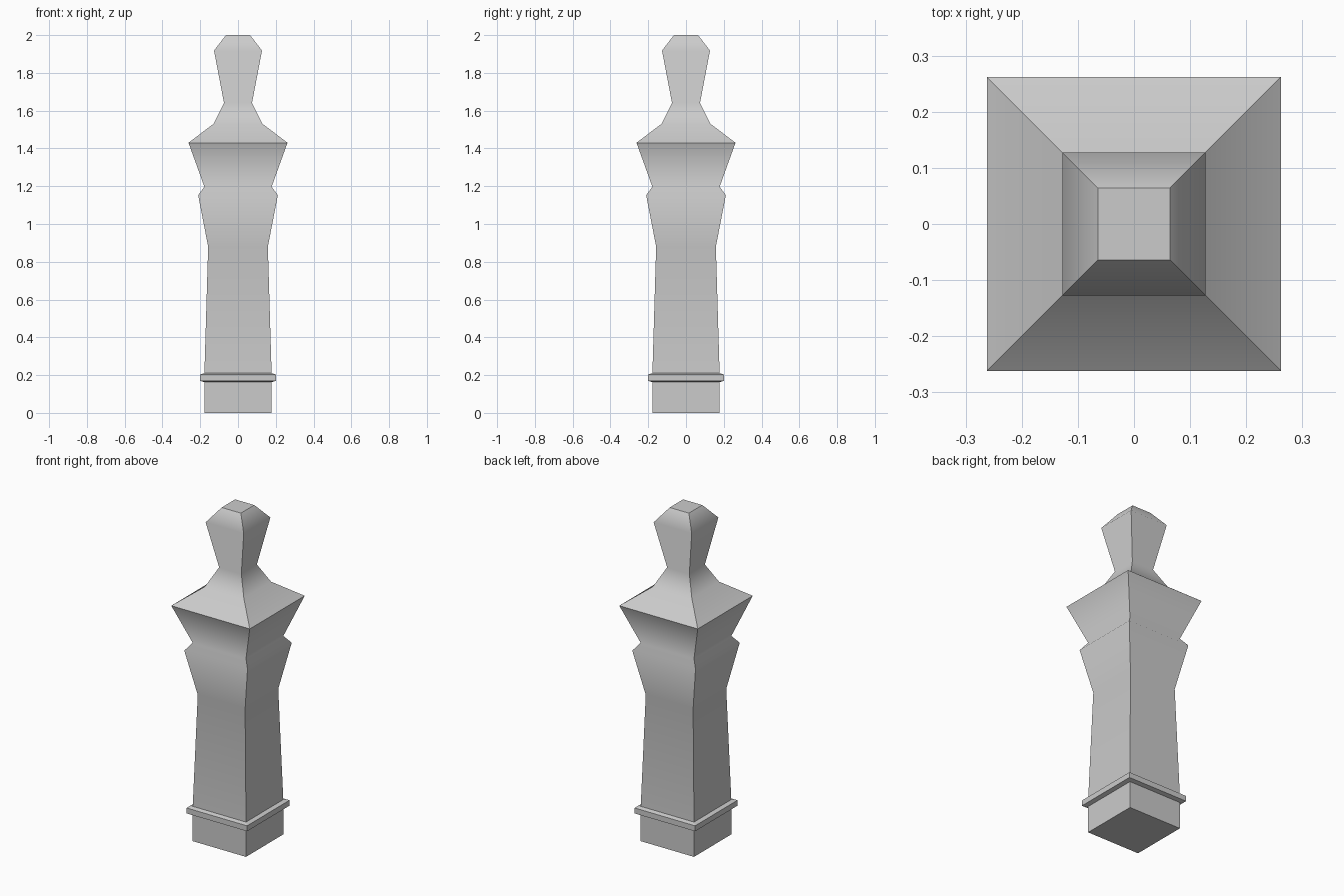
import bpy, bmesh

if "Cube" in bpy.data.objects:
    bpy.data.objects.remove(bpy.data.objects["Cube"])


def square_loft(name, profile):
    """Stack square rings (half_width, z, crease) into a closed solid."""
    bm = bmesh.new()
    rings = []
    for h, z, crease in profile:
        rings.append([bm.verts.new((sx * h, sy * h, z))
                      for sx, sy in ((-1, -1), (1, -1), (1, 1), (-1, 1))])
    for a, b in zip(rings, rings[1:]):
        for i in range(4):
            j = (i + 1) % 4
            bm.faces.new((a[i], a[j], b[j], b[i]))
            for r in (i,):
                bm.edges.get((a[r], b[r])).smooth = False
    bm.faces.new(rings[0][::-1])
    bm.faces.new(rings[-1])
    for ring, (_, _, crease) in zip(rings, profile):
        for i in range(4):
            bm.edges.get((ring[i], ring[(i + 1) % 4])).smooth = not crease
    for f in bm.faces:
        f.smooth = True
    mesh = bpy.data.meshes.new(name)
    bm.to_mesh(mesh)
    bm.free()
    obj = bpy.data.objects.new(name, mesh)
    bpy.context.collection.objects.link(obj)
    return obj


# Plain square foot
square_loft("base_block", [(0.178, 0.0, True), (0.178, 0.168, True)])

# Thin projecting band with slightly eased edges
square_loft("base_collar", [
    (0.178, 0.163, True), (0.202, 0.17, True),
    (0.202, 0.203, True), (0.178, 0.21, True)])

# Tapered shaft, flared shoulders and faceted finial
square_loft("post_body", [
    (0.178, 0.205, True),
    (0.158, 0.88, False),
    (0.211, 1.153, False),
    (0.178, 1.197, False),
    (0.262, 1.43, True),
    (0.130, 1.53, False),
    (0.074, 1.64, False),
    (0.127, 1.918, False),
    (0.064, 2.0, True)])
